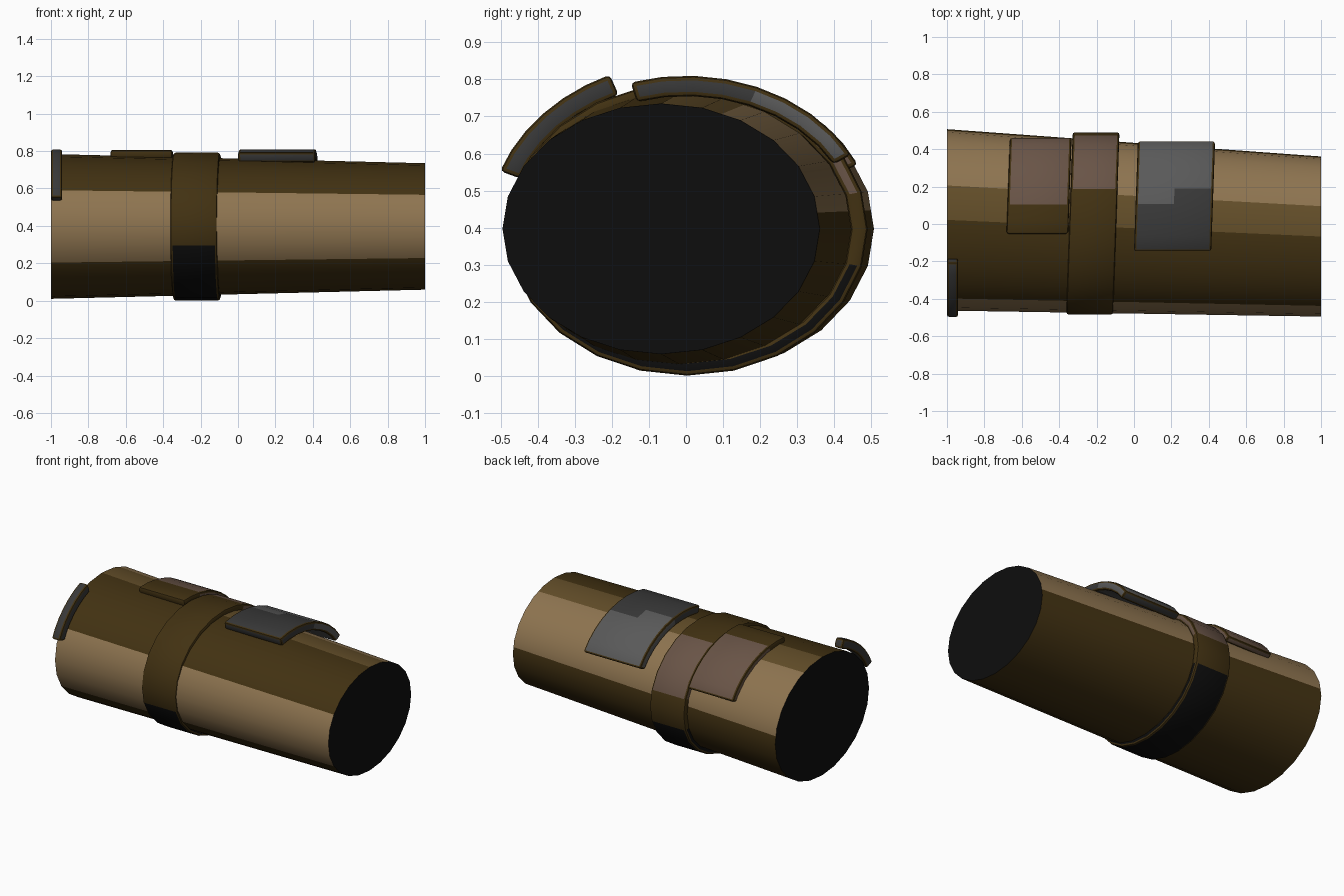
import bpy, bmesh, math

cube = bpy.data.objects.get("Cube")
if cube:
    bpy.data.objects.remove(cube, do_unlink=True)

PALETTE = {
    "dark_brown": (0.054, 0.031, 0.006),
    "tan": (0.27, 0.175, 0.08),
    "mid_brown": (0.125, 0.076, 0.022),
    "taupe": (0.14, 0.088, 0.062),
    "dark_grey": (0.04, 0.04, 0.04),
    "light_grey": (0.1, 0.1, 0.1),
    "black": (0.004, 0.004, 0.004),
}
NAMES = list(PALETTE)
MATS = []
for name, rgb in PALETTE.items():
    mat = bpy.data.materials.new(name)
    mat.use_nodes = True
    mat.diffuse_color = (*rgb, 1)
    bsdf = next(n for n in mat.node_tree.nodes if n.type == 'BSDF_PRINCIPLED')
    bsdf.inputs["Base Color"].default_value = (*rgb, 1)
    bsdf.inputs["Roughness"].default_value = 0.8
    MATS.append(mat)


def unit(deg, faceted):
    """Point on the unit ring: 0 is the back, 90 the top, 180 the front."""
    if faceted:
        base = math.floor(deg / 15) * 15
        f = (deg - base) / 15
        a, b = unit(base, False), unit(base + 15, False)
        return a[0] * (1 - f) + b[0] * f, a[1] * (1 - f) + b[1] * f
    r = math.radians(deg)
    return math.cos(r), math.sin(r)


def finish(name, bm, bevel):
    bmesh.ops.recalc_face_normals(bm, faces=bm.faces)
    if bevel:
        rim = [e for e in bm.edges if e.calc_face_angle(0) > math.radians(50)]
        bmesh.ops.bevel(bm, geom=rim, offset=bevel, segments=2, profile=0.5,
                        affect='EDGES', clamp_overlap=True)
    mesh = bpy.data.meshes.new(name)
    bm.to_mesh(mesh)
    bm.free()
    for m in MATS:
        mesh.materials.append(m)
    obj = bpy.data.objects.new(name, mesh)
    bpy.context.collection.objects.link(obj)
    bpy.ops.object.select_all(action='DESELECT')
    obj.select_set(True)
    bpy.context.view_layer.objects.active = obj
    bpy.ops.object.shade_smooth_by_angle(angle=math.radians(40))
    return obj


def shell(name, xs, centre, radii, thick, start, end, steps, rule,
          skew=0.035, faceted=False, bevel=0.012):
    """Curved plate wrapped around the sleeve; a full turn makes a ring."""
    bm = bmesh.new()
    closed = abs(end - start) >= 360
    angles = [start + (end - start) * i / steps for i in range(steps + (not closed))]
    loops = []
    for t in angles:
        u, v = unit(t, faceted)
        loop = []
        for side, order in ((0, xs), (thick, xs[::-1])):
            y = centre[0] + (radii[0] - side) * u
            z = centre[1] + (radii[1] - side) * v
            loop += [bm.verts.new((x + skew * y, y, z)) for x in order]
        loops.append(loop)
    n = len(loops[0])
    half = abs(end - start) / steps / 2 * (1 if end > start else -1)
    for i in range(steps):
        a, b = loops[i], loops[(i + 1) % len(loops)]
        for k in range(n):
            k2 = (k + 1) % n
            face = bm.faces.new((a[k], a[k2], b[k2], b[k]))
            x = (a[k].co.x + a[k2].co.x) / 2
            face.material_index = NAMES.index(rule(angles[i] + half, x))
    if not closed:
        for loop, t in ((loops[0], start), (loops[-1], end)):
            face = bm.faces.new(loop)
            face.material_index = NAMES.index(rule(t, xs[0]))
    return finish(name, bm, bevel)


# Tapered oval sleeve with lengthwise colour strips
def sleeve_colour(t):
    if 67.5 < t < 90:
        return "mid_brown"
    if t < 67.5 and t > 7.5 or 150 < t < 210:
        return "tan"
    return "dark_brown"


bm = bmesh.new()
rings = []
for x, cy, ry, rz in ((-1, 0.022, 0.485, 0.387), (1, -0.067, 0.428, 0.338)):
    ring = []
    for i in range(48):
        u, v = unit(i * 7.5, True)
        ring.append(bm.verts.new((x, cy + ry * u, 0.397 + rz * v)))
    rings.append(ring)
    bm.faces.new(ring).material_index = NAMES.index("black")
for i in range(48):
    j = (i + 1) % 48
    f = bm.faces.new((rings[0][i], rings[0][j], rings[1][j], rings[1][i]))
    f.material_index = NAMES.index(sleeve_colour(i * 7.5 + 3.75))
finish("sleeve", bm, 0)


# Strap around the middle
def strap_colour(t, x):
    if 195 < t < 345:
        return "black"
    return "taupe" if 15 < t < 67.5 else "dark_brown"


shell("strap", [-0.345, -0.095], (0.003, 0.396), (0.487, 0.395), 0.045,
      0, 360, 48, strap_colour, faceted=True)

# Brown plate beside the strap
shell("brown_plate", [-0.68, -0.35], (0, 0.397), (0.512, 0.41), 0.045,
      96, 25, 8, lambda t, x: "taupe" if t < 78.3 else "dark_brown")


# Grey plate on the narrow half, with a stepped two-tone face
def grey_colour(t, x):
    limit = 78 if x < 0.2 else 68.5
    return "light_grey" if 29.5 < t < limit else "dark_grey"


shell("grey_plate", [0.005, 0.21, 0.418], (0, 0.397), (0.51, 0.413), 0.055,
      107, 29, 8, grey_colour)

# Small grey guard at the wide end
shell("end_guard", [-1, -0.94], (0.02, 0.397), (0.555, 0.455), 0.06,
      114, 160, 6, lambda t, x: "dark_grey", skew=0)
